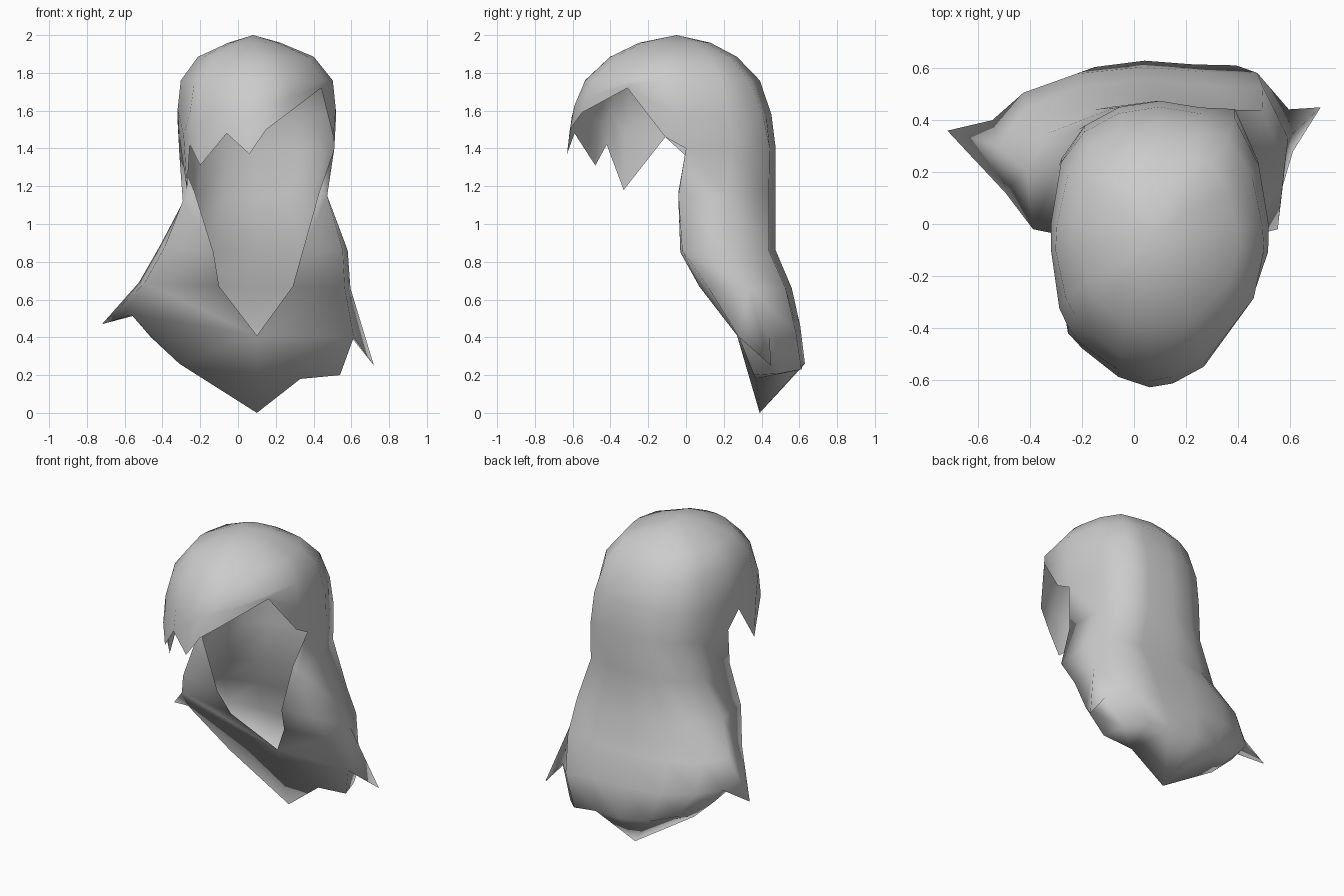
import bpy, bmesh, math
from mathutils import Vector

cube = bpy.data.objects.get("Cube")
if cube:
    bpy.data.objects.remove(cube, do_unlink=True)

SEGMENTS = 8
bm = bmesh.new()


def add_point(co):
    return bm.verts.new(co)


def add_face(*verts):
    bm.faces.new(verts)


def pointed_lock(base, tip):
    """Join a loop of base points to one sharp tip."""
    apex = add_point(tip)
    for a, b in zip(base, base[1:] + base[:1]):
        add_face(a, b, apex)


def back_arc(left, right, front, back, z_left, z_mid, z_right, wrap, power):
    """Rounded ring from the left side, behind, to the right.
    The wrap angle curls both ends round towards the front; the left back
    corner is square and the power rounds the right one."""
    points = []
    for i in range(SEGMENTS + 1):
        angle = -wrap + (math.pi + 2 * wrap) * i / SEGMENTS
        c, s = math.cos(angle), math.sin(angle)
        depth = max(s + math.sin(wrap), 0) / (1 + math.sin(wrap))
        if i == 2:
            depth **= 0.2
        else:
            depth **= 0.7 if i < SEGMENTS / 2 else power
        x = (left + right) / 2 + (left - right) / 2 * c
        y = front + (back - front) * depth
        z = z_mid + ((z_left if c > 0 else z_right) - z_mid) * c * c
        points.append(add_point((x, y, z)))
    return points


# Rings of the hanging hair: left, right, front, back, three heights,
# wrap, rounding power
ring_sizes = [
    (0.51, -0.31, 0, 0.475, 1.4, 1.4, 1.36, 0, 0.65),
    (0.48, -0.3, -0.04, 0.475, 1.15, 1.15, 1.12, 0.2, 0.65),
    (0.585, -0.42, -0.02, 0.475, 0.86, 0.86, 0.88, 0.35, 0.75),
    (0.6, -0.53, 0.12, 0.56, 0.66, 0.66, 0.69, 0.35, 0.85),
    (0.62, -0.57, 0.28, 0.605, 0.4, 0.46, 0.52, 0.15, 1),
    (0.54, -0.46, 0.36, 0.63, 0.2, 0.26, 0.4, 0, 1.2),
]
rings = [back_arc(*size) for size in ring_sizes]

# Edges of the face opening: left x, right x, depth, height
opening = [
    (0.43, -0.23, -0.04, 1.17),
    (0.34, -0.13, -0.03, 0.85),
    (0.29, -0.1, 0.07, 0.67),
]
throat = add_point((0.1, 0.27, 0.41))
rim_left, rim_right = [rings[0][0]], [rings[0][-1]]
for left, right, y, z in opening:
    rim_left.append(add_point((left, y, z)))
    rim_right.append(add_point((right, y, z)))
rim_left.append(throat)
rim_right.append(throat)

# Back and side panels; one panel on each side flares into a pointed lock
for r in range(len(rings) - 1):
    upper, lower = rings[r], rings[r + 1]
    for i in range(SEGMENTS):
        corners = [upper[i], upper[i + 1], lower[i + 1], lower[i]]
        if (r, i) == (3, SEGMENTS - 1):
            pointed_lock(corners, (-0.72, 0.36, 0.47))
        elif (r, i) == (3, 0):
            add_face(upper[i], upper[i + 1], lower[i])
            pointed_lock(corners[1:], (0.72, 0.45, 0.25))
        else:
            add_face(*corners)

# Front locks between the sides and the face opening
for rim, side in ((rim_left, 0), (rim_right, -1)):
    for r in range(4):
        loop = [rings[r][side], rings[r + 1][side], rim[r + 1], rim[r]]
        add_face(*dict.fromkeys(loop))

# Front sheet under the opening and the closed underside
hem = [rings[5][0]]
hem += [add_point(p) for p in ((0.33, 0.37, 0.18), (0.1, 0.39, 0),
                               (-0.31, 0.36, 0.26))]
hem.append(rings[5][-1])
add_face(rings[4][0], hem[0], hem[1])
add_face(rings[4][0], hem[1], throat)
add_face(throat, hem[1], hem[2])
add_face(throat, hem[2], hem[3])
add_face(throat, hem[3], rings[4][-1])
add_face(rings[4][-1], hem[3], hem[4])
for i in range(4):
    a, b, c = rings[5][2 * i:2 * i + 3]
    if hem[i] is not a:
        add_face(hem[i], a, b)
    add_face(hem[i], b, hem[i + 1])
    if hem[i + 1] is not c:
        add_face(hem[i + 1], b, c)

# Jagged fringe from the right side round the front to the left side
fringe = [
    (-0.31, -0.11, 1.46), (-0.27, -0.33, 1.18), (-0.255, -0.42, 1.42),
    (-0.2, -0.48, 1.31), (-0.06, -0.59, 1.48), (0.06, -0.63, 1.37),
    (0.15, -0.615, 1.5), (0.27, -0.55, 1.59), (0.44, -0.31, 1.72),
    (0.505, -0.11, 1.46),
]
cap_rim = rings[0] + [add_point(p) for p in fringe]

# Domed crown: rings follow an egg outline, squarer at the back
crown = Vector((0.08, -0.05, 2))
egg_centre = Vector((0.1, -0.1))


def cap_outline(co):
    """Push a rim point out along its direction onto the egg outline."""
    offset = co.xy - egg_centre
    length = 0.53 if offset.y < 0 else 0.575
    scaled = Vector((offset.x / 0.415, offset.y / length)).normalized()
    egg = egg_centre + Vector((scaled.x * 0.415, scaled.y * length))
    return egg.lerp(co.xy, 0.6) if co.y > 0 else egg


def dome_ring(reach_x, reach_y, height):
    ring = []
    for v in cap_rim:
        spot = cap_outline(v.co) - crown.xy
        ring.append(add_point((crown.x + spot.x * reach_x,
                               crown.y + spot.y * reach_y, height)))
    return ring


def bulge_ring(lower, upper):
    """Middle ring, swelling more where the hair hangs lower."""
    ring = []
    for low, high in zip(lower, upper):
        swell = 1 + 0.11 * (high.co.z - low.co.z)
        p = (low.co + high.co) / 2
        p.xy = crown.xy + (p.xy - crown.xy) * swell
        ring.append(add_point(p))
    return ring


shoulder = dome_ring(0.97, 0.84, 1.76)
dome = [cap_rim, bulge_ring(cap_rim, shoulder), shoulder,
        dome_ring(0.74, 0.61, 1.885), dome_ring(0.33, 0.34, 1.96)]
pole = add_point(crown)
count = len(cap_rim)
for i in range(count):
    j = (i + 1) % count
    for low, high in zip(dome, dome[1:]):
        add_face(low[i], low[j], high[j], high[i])
    add_face(dome[-1][i], dome[-1][j], pole)

bmesh.ops.recalc_face_normals(bm, faces=bm.faces[:])
mesh = bpy.data.meshes.new("hair")
bm.to_mesh(mesh)
bm.free()
hair = bpy.data.objects.new("hair", mesh)
bpy.context.collection.objects.link(hair)

# Plain grey surface
grey = bpy.data.materials.new("light grey")
grey.use_nodes = True
colour = (0.6, 0.6, 0.6, 1)
grey.diffuse_color = colour
grey.node_tree.nodes["Principled BSDF"].inputs["Base Color"].default_value = colour
mesh.materials.append(grey)

# Smooth shading all over
bpy.context.view_layer.objects.active = hair
hair.select_set(True)
bpy.ops.object.shade_smooth()
